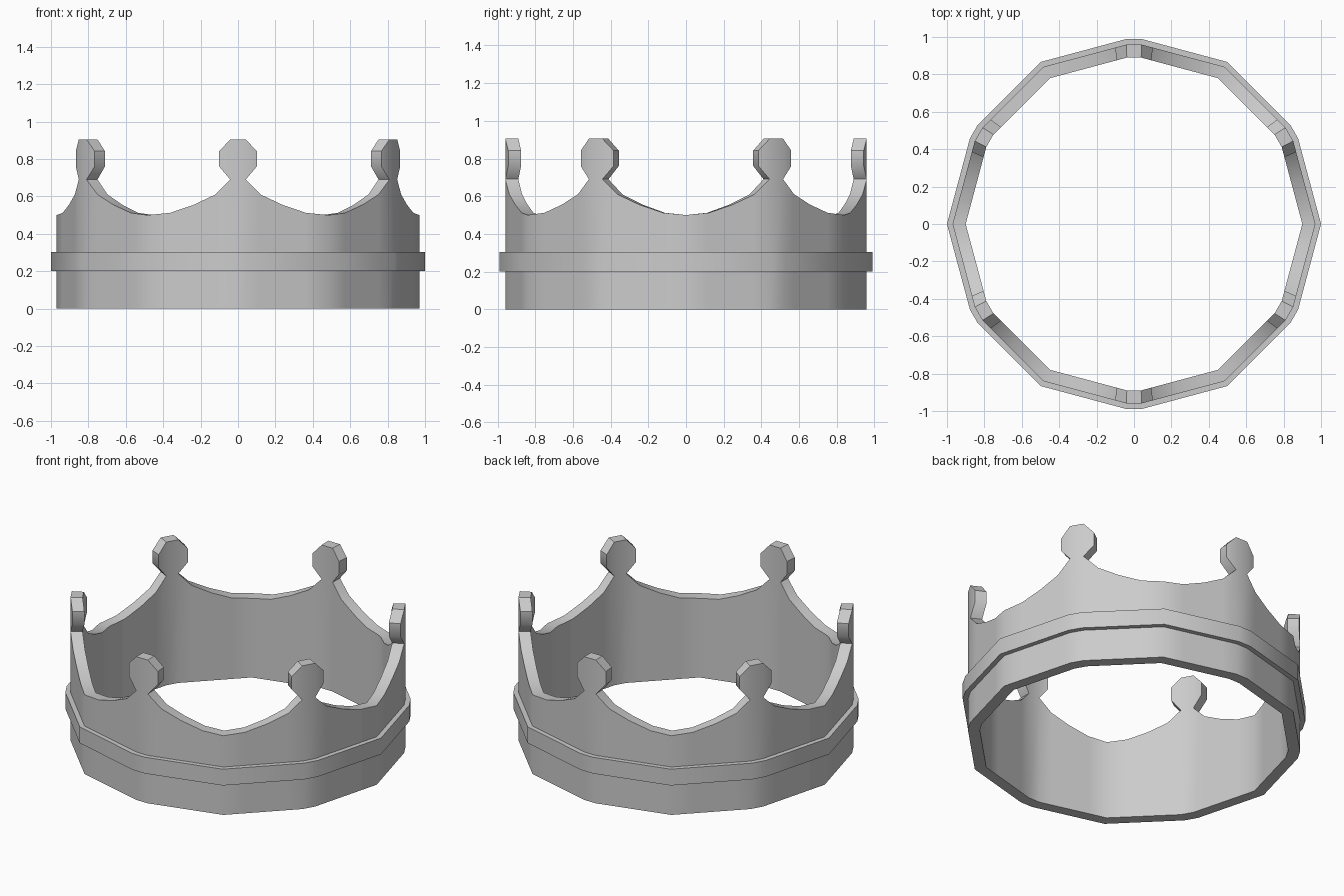
import bpy, bmesh
from math import sin, cos, radians, floor

if "Cube" in bpy.data.objects:
    bpy.data.objects.remove(bpy.data.objects["Cube"])


def corner(i, r):
    a = radians(30 + 30 * i)
    return r * cos(a), r * sin(a)


def on_ring(s, r, z):
    """Point at position s (0..12) along a twelve-sided ring of radius r."""
    i = floor(s)
    (x0, y0), (x1, y1) = corner(i, r), corner(i + 1, r)
    t = s - i
    return x0 + (x1 - x0) * t, y0 + (y1 - y0) * t, z


def wrapped_shell(name, cells, r_out, r_in):
    """Wrap flat (offset, z) cells six times around the ring, with thickness."""
    bm = bmesh.new()
    verts, edges = {}, {}

    def vert(key, r):
        if (key, r) not in verts:
            verts[(key, r)] = bm.verts.new(on_ring(key[0], r, key[1]))
        return verts[(key, r)]

    for k in range(6):
        for cell in cells:
            keys = [(round((2 * k + f) % 12, 3) % 12, z) for f, z in cell]
            bm.faces.new([vert(q, r_out) for q in keys])
            bm.faces.new([vert(q, r_in) for q in reversed(keys)])
            for a, b in zip(keys, keys[1:] + keys[:1]):
                edges.setdefault(frozenset((a, b)), []).append((a, b))
    # rim faces close the open outline
    for uses in edges.values():
        if len(uses) == 1:
            a, b = uses[0]
            bm.faces.new([vert(b, r_out), vert(a, r_out), vert(a, r_in), vert(b, r_in)])
    bmesh.ops.recalc_face_normals(bm, faces=bm.faces[:])
    mesh = bpy.data.meshes.new(name)
    bm.to_mesh(mesh)
    bm.free()
    obj = bpy.data.objects.new(name, mesh)
    bpy.context.collection.objects.link(obj)
    bpy.ops.object.select_all(action='DESELECT')
    obj.select_set(True)
    bpy.context.view_layer.objects.active = obj
    bpy.ops.object.shade_smooth_by_angle(angle=radians(40))
    return obj


def mirrored(cells):
    return cells + [[(-f, z) for f, z in reversed(c)] for c in cells]


N = 0.085  # half width of the neck

# Crown wall: scalloped edge from neck down to valley
edge = [(N, 0.69), (0.25, 0.61), (0.49, 0.555), (0.75, 0.512), (1.0, 0.5)]
half = [[(f0, 0), (f1, 0), (f1, z1), (f0, z0)]
        for (f0, z0), (f1, z1) in zip(edge, edge[1:])]
# Side flaps of the octagonal knobs
half.append([(N, 0.69), (0.207, 0.76), (0.207, 0.842), (N, 0.905)])
# Centre strip through neck and knob
centre = [[(-N, 0), (N, 0), (N, 0.69), (-N, 0.69)],
          [(-N, 0.69), (N, 0.69), (N, 0.905), (-N, 0.905)]]
wrapped_shell("crown_wall", mirrored(half) + centre, 0.97, 0.90)

# Raised band around the outside
band = mirrored([[(N, 0.2), (1, 0.2), (1, 0.303), (N, 0.303)]])
band.append([(-N, 0.2), (N, 0.2), (N, 0.303), (-N, 0.303)])
wrapped_shell("crown_band", band, 1.0, 0.94)
